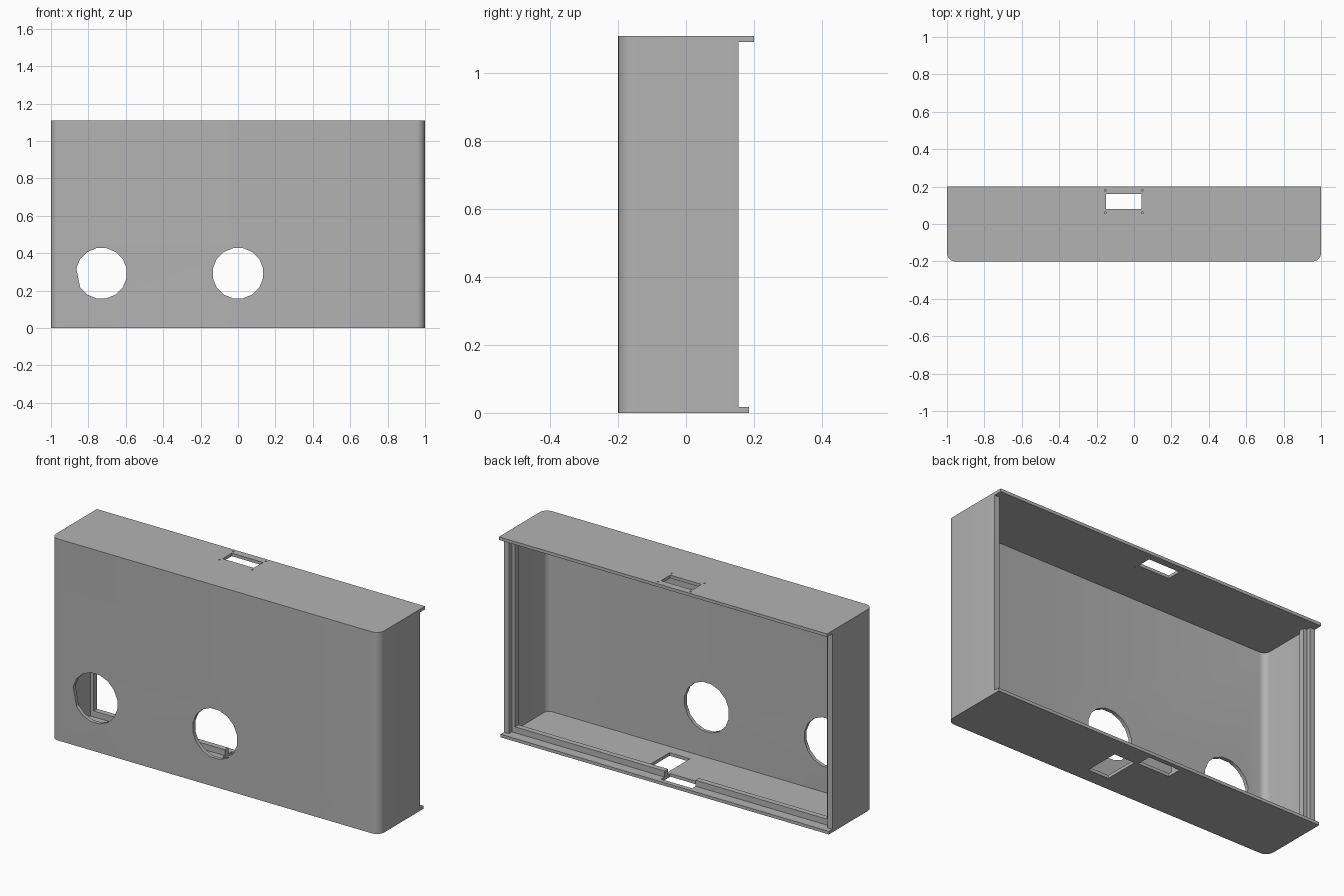
import bpy, bmesh, math
from mathutils import Vector

cube = bpy.data.objects.get("Cube")
if cube:
    bpy.data.objects.remove(cube, do_unlink=True)

H, PLATE = 1.11, 0.017          # height, plate thickness
FRONT, RADIUS = -0.2, 0.045     # front plane, corner radius
SIDE, SKIN = 0.03, 0.02         # side and front wall thickness

grey = bpy.data.materials.new("plain grey")
grey.use_nodes = True
colour = (0.45, 0.45, 0.45, 1)
grey.diffuse_color = colour
grey.node_tree.nodes["Principled BSDF"].inputs["Base Color"].default_value = colour


def prism(name, points, direction):
    """Extrude a closed outline along a direction."""
    bm = bmesh.new()
    face = bm.faces.new([bm.verts.new(p) for p in points])
    ext = bmesh.ops.extrude_face_region(bm, geom=[face])
    verts = [g for g in ext["geom"] if isinstance(g, bmesh.types.BMVert)]
    bmesh.ops.translate(bm, verts=verts, vec=Vector(direction))
    bmesh.ops.recalc_face_normals(bm, faces=bm.faces)
    mesh = bpy.data.meshes.new(name)
    bm.to_mesh(mesh)
    bm.free()
    mesh.materials.append(grey)
    obj = bpy.data.objects.new(name, mesh)
    bpy.context.collection.objects.link(obj)
    return obj


def box(name, x0, x1, y0, y1, z0, z1):
    outline = [(x0, y0, z0), (x1, y0, z0), (x1, y1, z0), (x0, y1, z0)]
    return prism(name, outline, (0, 0, z1 - z0))


def u_path(half, front, back, r, steps=6):
    """Plan outline from back left to back right with rounded front corners."""
    arc = [(half - r + r * math.cos(a), front + r - r * math.sin(a))
           for a in (math.pi / 2 * i / steps for i in range(steps + 1))]
    right = [(half, back)] + arc
    return right + [(-x, y) for x, y in reversed(right)]


def cut(obj, cutters):
    bpy.context.view_layer.objects.active = obj
    for cutter in cutters:
        cutter.hide_render = True
        mod = obj.modifiers.new("cut", "BOOLEAN")
        mod.operation, mod.solver, mod.object = "DIFFERENCE", "EXACT", cutter
        bpy.ops.object.modifier_apply(modifier=mod.name)
        bpy.data.objects.remove(cutter, do_unlink=True)


def smooth(obj):
    bpy.ops.object.select_all(action="DESELECT")
    obj.select_set(True)
    bpy.context.view_layer.objects.active = obj
    bpy.ops.object.shade_smooth_by_angle(angle=math.radians(30))


def port_cutter(z):
    return box("port_cutter", -0.15, 0.04, 0.08, 0.16, z - 0.05, z + 0.05)


def round_cutter(x, skipped=()):
    pts = [(x + 0.137 * math.cos(a), FRONT - 0.1, 0.293 + 0.137 * math.sin(a))
           for a in (math.tau * (i + 0.5) / 16 for i in range(16) if i not in skipped)]
    return prism("round_cutter", pts, (0, 0.2, 0))


# Front panel and both side walls as one bent sheet
outer = u_path(1, FRONT, 0.155, RADIUS)
inner = u_path(1 - SIDE, FRONT + SKIN, 0.155, 0.035)
shell = prism("front_and_sides", [(x, y, PLATE) for x, y in outer + inner[::-1]],
              (0, 0, H - 2 * PLATE))
cut(shell, [round_cutter(0), round_cutter(-0.73, skipped=(8,))])
smooth(shell)

# Top plate with rear lip, port and four pin holes
top = prism("top_plate", [(x, y, H - PLATE) for x, y in u_path(1, FRONT, 0.2, RADIUS)],
            (0, 0, PLATE))
pins = [box("pin_cutter", x - 0.004, x + 0.004, y - 0.004, y + 0.004, H - 0.05, H + 0.05)
        for x in (-0.155, 0.045) for y in (0.06, 0.18)]
cut(top, [port_cutter(H)] + pins)
smooth(top)

# Bottom plate with shorter lip, port and cable opening
bottom = prism("bottom_plate", [(x, y, 0) for x, y in u_path(1, FRONT, 0.185, RADIUS)],
               (0, 0, PLATE))
cut(bottom, [port_cutter(0), box("cable_cutter", 0.06, 0.185, -0.12, 0.075, -0.05, 0.05)])
smooth(bottom)

# Inner rails that seat the back cover
INSET, Y0, Y1 = 0.95, 0.10, 0.13
box("left_rail", INSET, 1 - SIDE, Y0, Y1, PLATE, H - PLATE)
box("right_rail", SIDE - 1, -INSET, Y0, Y1, PLATE, H - PLATE)
box("bottom_rail_left", 0.04, INSET, Y0, Y1, PLATE, 0.05)
box("bottom_rail_right", -INSET, -0.15, Y0, Y1, PLATE, 0.05)
